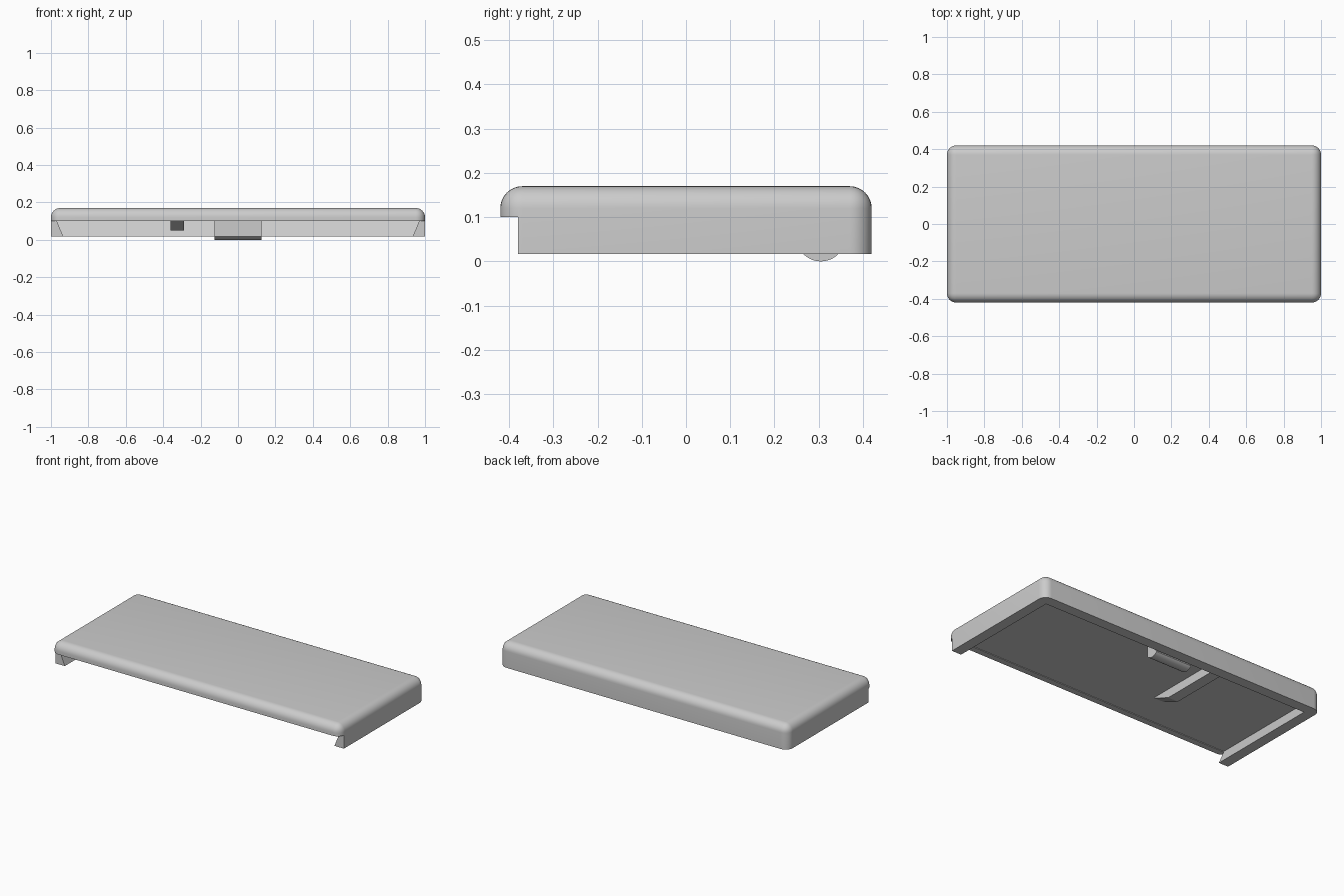
import bpy, bmesh, math

if "Cube" in bpy.data.objects:
    bpy.data.objects.remove(bpy.data.objects["Cube"], do_unlink=True)

grey = bpy.data.materials.new("plain grey")
grey.use_nodes = True
grey.diffuse_color = (0.6, 0.6, 0.6, 1)
grey.node_tree.nodes["Principled BSDF"].inputs["Base Color"].default_value = (0.6, 0.6, 0.6, 1)

BASE, TOP, LIP = 0.017, 0.17, 0.1
DEPTH = 0.42


def add_object(name, bm):
    bmesh.ops.recalc_face_normals(bm, faces=bm.faces[:])
    mesh = bpy.data.meshes.new(name)
    bm.to_mesh(mesh)
    bm.free()
    mesh.materials.append(grey)
    obj = bpy.data.objects.new(name, mesh)
    bpy.context.collection.objects.link(obj)
    return obj


def box(x0, x1, y0, y1, z0, z1):
    bm = bmesh.new()
    bmesh.ops.create_cube(bm, size=1)
    for v in bm.verts:
        v.co = (x1 if v.co.x > 0 else x0,
                y1 if v.co.y > 0 else y0,
                z1 if v.co.z > 0 else z0)
    return bm


def prism(x0, x1, profile):
    """Side profile of (y, z) points extruded along x."""
    bm = bmesh.new()
    face = bm.faces.new([bm.verts.new((x0, y, z)) for y, z in profile])
    extruded = bmesh.ops.extrude_face_region(bm, geom=[face])["geom"]
    moved = [e for e in extruded if isinstance(e, bmesh.types.BMVert)]
    bmesh.ops.translate(bm, verts=moved, vec=(x1 - x0, 0, 0))
    return bm


def cut(target, cutter):
    mod = target.modifiers.new("cut", "BOOLEAN")
    mod.operation, mod.solver, mod.object = "DIFFERENCE", "EXACT", cutter
    bpy.context.view_layer.objects.active = target
    bpy.ops.object.modifier_apply(modifier=mod.name)
    bpy.data.objects.remove(cutter, do_unlink=True)


def smooth(obj):
    bpy.ops.object.select_all(action="DESELECT")
    obj.select_set(True)
    bpy.context.view_layer.objects.active = obj
    bpy.ops.object.shade_smooth_by_angle(angle=math.radians(30))


# Cover shell: block with rounded top rim and upright corners
bm = box(-1, 1, -DEPTH, DEPTH, BASE, TOP)
rounded = [e for e in bm.edges if max(v.co.z for v in e.verts) > LIP]
bmesh.ops.bevel(bm, geom=rounded, offset=0.05, segments=8, profile=0.5,
                affect="EDGES", clamp_overlap=True)
cover = add_object("cover", bm)

# Dovetail cavity, wider at its ceiling than at its mouth
bm = box(-1, 1, -1, 1, -0.066, LIP + 0.004)
for v in bm.verts:
    inset = 0.03 if v.co.z > 0 else 0.1
    v.co.x *= 1 - inset
    v.co.y = DEPTH - inset if v.co.y > 0 else -0.381
cut(cover, add_object("cavity_cutter", bm))

# Open front below the lip
cut(cover, add_object("front_cutter", box(-1.2, 1.2, -0.6, -0.38, -0.1, LIP)))
smooth(cover)

# Locking rib with a ramped front end
add_object("locking_rib", prism(-0.36, -0.29, [
    (-0.17, LIP + 0.01), (-0.17, LIP), (-0.05, 0.05), (0.38, 0.05), (0.38, LIP + 0.01)]))

# Catch tab with a rounded foot
mid, half, radius = 0.305, 0.04, 0.0556
spread = math.asin(half / radius)
foot = [(mid + radius * math.sin(a), radius - radius * math.cos(a))
        for a in [spread * (i / 6 - 1) for i in range(13)]]
tab = add_object("catch_tab", prism(-0.125, 0.125, [
    (mid - half, LIP + 0.01)] + foot + [(mid + half, LIP + 0.01)]))
smooth(tab)
